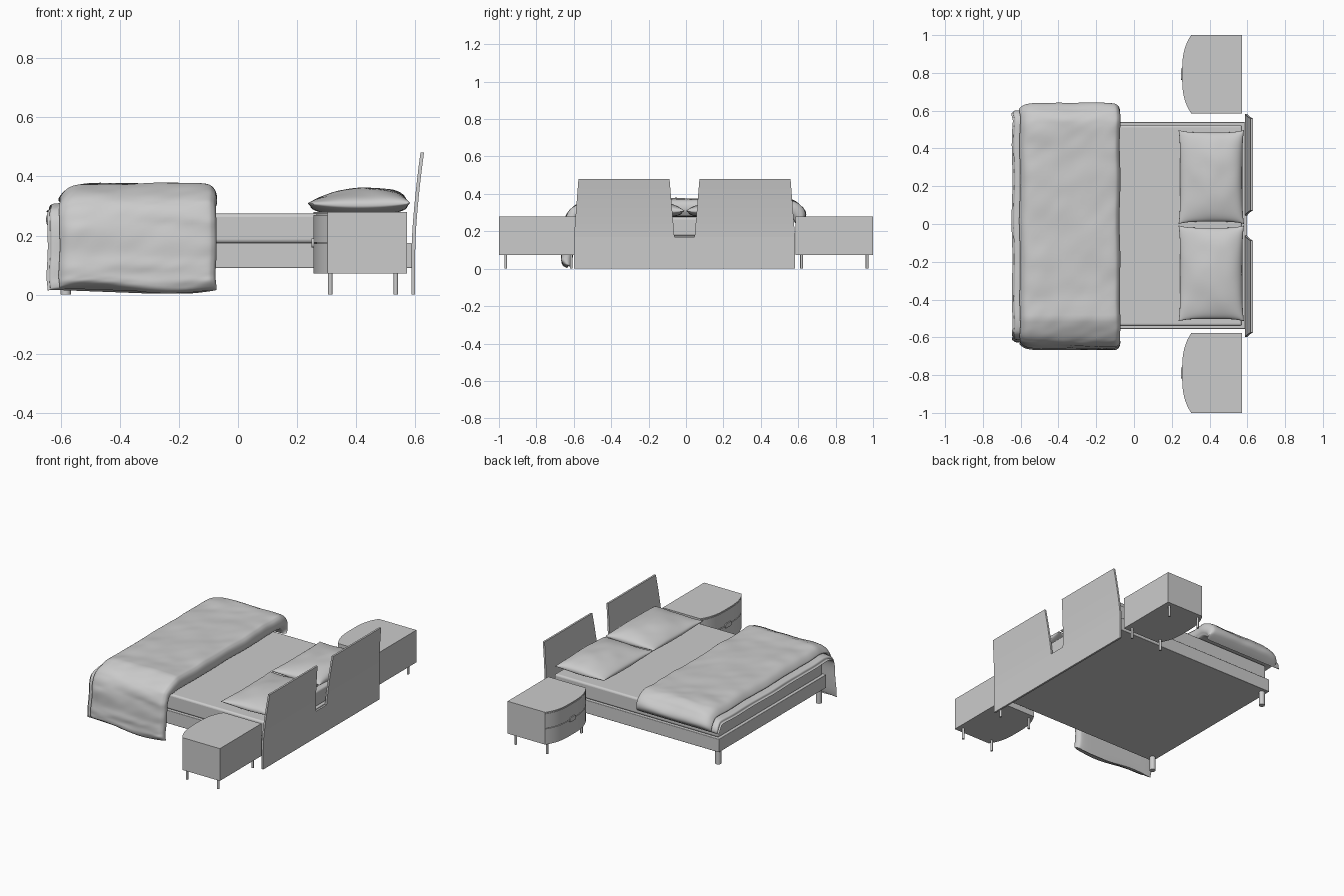
import bpy, bmesh, math
from mathutils import Vector, noise

if "Cube" in bpy.data.objects:
    bpy.data.objects.remove(bpy.data.objects["Cube"])

CY = -0.008  # bed centre line in y


def finish(name, bm, smooth=True, bevel=0.0):
    bmesh.ops.recalc_face_normals(bm, faces=bm.faces)
    me = bpy.data.meshes.new(name)
    bm.to_mesh(me)
    bm.free()
    ob = bpy.data.objects.new(name, me)
    bpy.context.collection.objects.link(ob)
    if bevel:
        m = ob.modifiers.new("bevel", 'BEVEL')
        m.width, m.segments, m.limit_method = bevel, 3, 'ANGLE'
    if smooth:
        bpy.ops.object.select_all(action='DESELECT')
        ob.select_set(True)
        bpy.context.view_layer.objects.active = ob
        bpy.ops.object.shade_smooth_by_angle(angle=math.radians(40))
    return ob


def skin(name, rings, **kw):
    """Closed rings of points joined in order, with capped ends."""
    bm = bmesh.new()
    vs = [[bm.verts.new(p) for p in r] for r in rings]
    n = len(vs[0])
    for a, b in zip(vs, vs[1:]):
        for i in range(n):
            bm.faces.new((a[i], a[(i + 1) % n], b[(i + 1) % n], b[i]))
    bm.faces.new(vs[0])
    bm.faces.new(vs[-1])
    return finish(name, bm, **kw)


def prism(name, outline, z0, z1, **kw):
    return skin(name, [[(x, y, z) for x, y in outline] for z in (z0, z1)], **kw)


def box(name, x0, x1, y0, y1, z0, z1, **kw):
    return prism(name, [(x0, y0), (x1, y0), (x1, y1), (x0, y1)], z0, z1, **kw)


def post(name, x, y, r, z1, n=20):
    ring = [(x + r * math.cos(t * math.tau / n), y + r * math.sin(t * math.tau / n)) for t in range(n)]
    return prism(name, ring, 0, z1)


def spline(pts, k, closed=False):
    """Catmull-Rom resampling, k samples per span."""
    P = [Vector(p) for p in pts]
    n, out = len(P), []
    get = (lambda i: P[i % n]) if closed else (lambda i: P[min(max(i, 0), n - 1)])
    for i in range(n if closed else n - 1):
        a, b, c, d = (get(i + j) for j in (-1, 0, 1, 2))
        for s in range(k):
            t = s / k
            out.append(0.5 * (2 * b + (c - a) * t + (2 * a - 5 * b + 4 * c - d) * t * t
                              + (3 * b - a - 3 * c + d) * t ** 3))
    return out if closed else out + [P[-1]]


# bed frame, foot legs, mattress
box("bed_frame", -0.612, 0.588, CY - 0.547, CY + 0.547, 0.09, 0.175, bevel=0.003)
for s in (-1, 1):
    post("bed_leg", -0.583, CY + s * 0.512, 0.018, 0.092)
box("mattress", -0.598, 0.572, CY - 0.532, CY + 0.532, 0.174, 0.274, bevel=0.012)


# headboard: straight base and two panels that lean back
def plate(name, rows):
    rings = []
    for z, y0, y1 in rows:
        x = 0.587 + 0.03 * max(0, (z - 0.15) / 0.33) ** 1.5
        rings.append([(x, y0, z), (x + 0.012, y0, z), (x + 0.012, y1, z), (x, y1, z)])
    skin(name, rings)


plate("headboard_base", [(0, CY - 0.591, CY + 0.591), (0.17, CY - 0.591, CY + 0.591)])
for s in (-1, 1):
    plate("headboard_panel", [(0.17 + 0.31 * t, CY + s * (0.054 + 0.026 * t), CY + s * (0.591 - 0.024 * t))
                              for t in [i / 10 for i in range(11)]])


# nightstands with bowed drawer fronts
def bow(cy, hw, x_back, inset=0.0):
    front = [(0.255 + inset + 0.048 * abs(v) ** 3, cy + v * (hw - inset / 2))
             for v in [i / 12 - 1 for i in range(25)]]
    return front + [(x_back, cy + hw - inset / 2), (x_back, cy - hw + inset / 2)]


for cy, hw in ((0.793, 0.207), (-0.789, 0.211)):
    prism("nightstand_top", bow(cy, hw, 0.571), 0.272, 0.28)
    box("nightstand_body", 0.303, 0.571, cy - hw, cy + hw, 0.072, 0.273, smooth=False)
    prism("nightstand_core", bow(cy, hw, 0.31, 0.01), 0.074, 0.273)
    for z0, z1 in ((0.072, 0.173), (0.177, 0.27)):
        prism("drawer_front", bow(cy, hw, 0.307), z0, z1)
    # oval pull ring across the drawer gap
    pull = spline([(cy + 0.03 * a, 0.175 + 0.014 * b) for a, b in
                   ((-1, 0), (-.8, 1), (0, 1), (.8, 1), (1, 0), (.8, -1), (0, -1), (-.8, -1))], 4, True)
    skin("drawer_pull", [[(x, p[0], p[1]) for p in pull] for x in (0.249, 0.258)])
    for x in (0.312, 0.534):
        for s in (-1, 1):
            post("nightstand_leg", x, cy + s * 0.175, 0.0075, 0.075, 12)


# pillows: pinched corners, higher towards the headboard
def pillow(name, x0, x1, y0, y1, seed):
    n, bm = 36, bmesh.new()
    cx, cy, hx, hy = (x0 + x1) / 2, (y0 + y1) / 2, (x1 - x0) / 2, (y1 - y0) / 2
    layers = []
    for side in (1, -1):
        grid = []
        for i in range(n + 1):
            row = []
            for j in range(n + 1):
                u = math.sin((i / n - 0.5) * math.pi)
                v = math.sin((j / n - 0.5) * math.pi)
                x = cx + hx * u * (0.95 + 0.05 * v ** 4)
                y = cy + hy * v * (0.95 + 0.05 * u ** 4)
                h = max(0, (1 - u * u) * (1 - v * v)) ** 0.42
                crease = noise.noise(Vector((x * 9 + y * 5, y * 7 - x * 6, seed))) * 0.007 * h
                z = 0.301 + 0.008 * u * u * v * v
                z += h * (0.058 + 0.018 * u) + crease if side > 0 else -0.026 * min(1, 1.3 * h)
                row.append(bm.verts.new((x, y, z)))
            grid.append(row)
        for i in range(n):
            for j in range(n):
                bm.faces.new((grid[i][j], grid[i + 1][j], grid[i + 1][j + 1], grid[i][j + 1]))
    bmesh.ops.remove_doubles(bm, verts=bm.verts, dist=0.0003)
    finish(name, bm)


pillow("pillow_left", 0.236, 0.582, 0.0, 0.497, 1.3)
pillow("pillow_right", 0.236, 0.582, -0.515, -0.008, 7.7)

# folded blanket: two-layer section swept along the drape, short on +y, long on -y
drape = spline([(0.59, 0.235), (0.565, 0.268), (0.52, 0.28), (0.38, 0.278), (0.2, 0.278), (0, 0.278),
                (-0.2, 0.278), (-0.38, 0.278), (-0.53, 0.279), (-0.575, 0.262), (-0.592, 0.22),
                (-0.6, 0.12), (-0.607, 0.05), (-0.614, 0.012)], 8)
section = spline([(-0.63, 0), (-0.45, 0), (-0.25, 0), (-0.11, 0.02), (-0.082, 0.2), (-0.074, 0.5),
                  (-0.085, 0.84), (-0.12, 1), (-0.25, 1), (-0.4, 1), (-0.52, 0.98), (-0.575, 0.84),
                  (-0.603, 0.52), (-0.598, 0.38), (-0.57, 0.36), (-0.60, 0.31), (-0.63, 0.27),
                  (-0.636, 0.12)], 6, True)
rings, last = [], len(drape) - 1
for i, p in enumerate(drape):
    t = (drape[min(i + 1, last)] - drape[max(i - 1, 0)]).normalized()
    nrm = Vector((t[1], -t[0]))
    flap = min(1, max(0, (-0.5 - p[0]) / 0.09))
    end = min(1, i / 7, (last - i) / 10)
    thick = (0.095 - 0.033 * flap) * (0.3 + 0.7 * math.sqrt(1 - (1 - end) ** 2))
    if i < 14:
        thick *= 0.72 + 0.28 * i / 14
    ring = []
    for x, w in section:
        s = i / last * 2
        wr = noise.noise(Vector((x * 4 + s * 3, s * 9 - x * 3, 2.0))) * 0.007
        wr += noise.noise(Vector((x * 11, s * 14 + x * 8, 5.0))) * 0.003
        q = p + nrm * (w * thick + wr * w)
        hem = 0.012 * flap * (1 - end) * math.sin(x * 11 + 1)
        xx = x + 0.006 * noise.noise(Vector((s * 6, 0.5, 9.0)))
        ring.append((xx, q[0], max(0.004, q[1] + hem)))
    rings.append(ring)
skin("blanket", rings)
